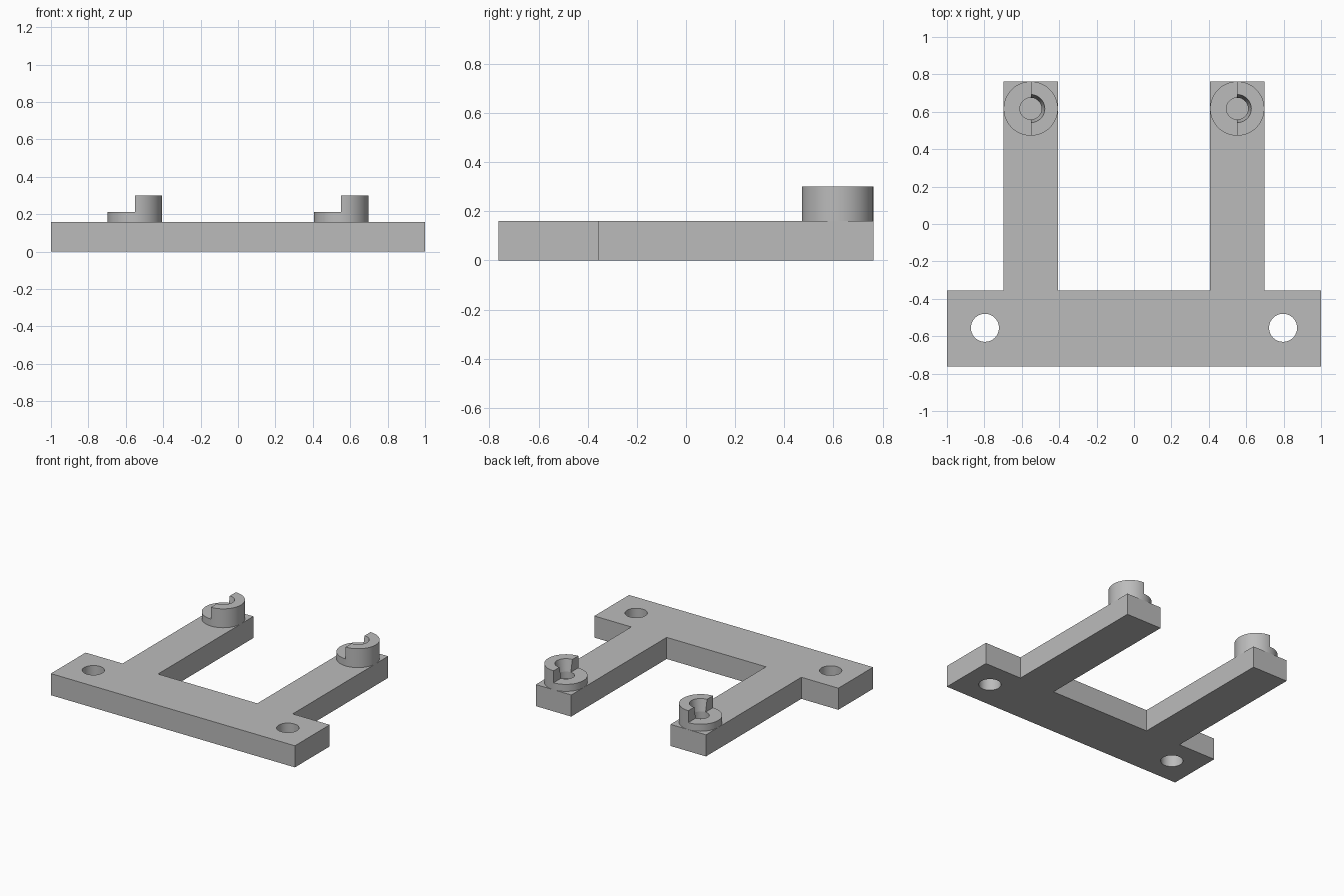
import bpy, bmesh, math

if "Cube" in bpy.data.objects:
    bpy.data.objects.remove(bpy.data.objects["Cube"])

grey = bpy.data.materials.new("plain grey")
grey.diffuse_color = (0.5, 0.5, 0.5, 1)
grey.use_nodes = True
grey.node_tree.nodes["Principled BSDF"].inputs["Base Color"].default_value = grey.diffuse_color


def finish(ob):
    ob.data.materials.clear()
    ob.data.materials.append(grey)
    bpy.ops.object.select_all(action='DESELECT')
    ob.select_set(True)
    bpy.context.view_layer.objects.active = ob
    bpy.ops.object.shade_smooth_by_angle(angle=math.radians(30))


def circle(cx, cy, r, n=48):
    return [(cx + r * math.cos(2 * math.pi * i / n),
             cy + r * math.sin(2 * math.pi * i / n)) for i in range(n)]


def plate(name, loops, z0, z1):
    """Flat plate from an outline and hole loops."""
    cu = bpy.data.curves.new(name, 'CURVE')
    cu.dimensions = '2D'
    cu.fill_mode = 'BOTH'
    cu.extrude = (z1 - z0) / 2
    for pts in loops:
        sp = cu.splines.new('POLY')
        sp.points.add(len(pts) - 1)
        for p, (x, y) in zip(sp.points, pts):
            p.co = (x, y, 0, 1)
        sp.use_cyclic_u = True
    ob = bpy.data.objects.new(name, cu)
    bpy.context.collection.objects.link(ob)
    bpy.context.view_layer.objects.active = ob
    ob.select_set(True)
    bpy.ops.object.convert(target='MESH')
    ob = bpy.context.view_layer.objects.active
    bm = bmesh.new()
    bm.from_mesh(ob.data)
    bmesh.ops.remove_doubles(bm, verts=bm.verts, dist=1e-5)
    bmesh.ops.translate(bm, verts=bm.verts, vec=(0, 0, (z0 + z1) / 2))
    bmesh.ops.recalc_face_normals(bm, faces=bm.faces)
    bm.to_mesh(ob.data)
    bm.free()
    finish(ob)


def sweep(name, profile, cx, cy, start, angle, n):
    """Turn a closed (radius, z) profile about a vertical axis."""
    full = angle > 6.28
    bm = bmesh.new()
    rings = []
    for i in range(n if full else n + 1):
        a = start + angle * i / n
        rings.append([bm.verts.new((cx + r * math.cos(a), cy + r * math.sin(a), z))
                      for r, z in profile])
    k = len(profile)
    for i in range(n):
        a, b = rings[i], rings[(i + 1) % len(rings)]
        for j in range(k):
            bm.faces.new((a[j], b[j], b[(j + 1) % k], a[(j + 1) % k]))
    if not full:
        bm.faces.new(rings[0])
        bm.faces.new(rings[-1])
    bmesh.ops.recalc_face_normals(bm, faces=bm.faces)
    me = bpy.data.meshes.new(name)
    bm.to_mesh(me)
    bm.free()
    ob = bpy.data.objects.new(name, me)
    bpy.context.collection.objects.link(ob)
    finish(ob)


# U-shaped bracket with two mounting holes
half = [(1, -0.762), (1, -0.355), (0.697, -0.355), (0.697, 0.762),
        (0.407, 0.762), (0.407, -0.355)]
outline = half + [(-x, y) for x, y in reversed(half)]
plate("bracket", [outline, circle(-0.797, -0.555, 0.075), circle(0.797, -0.555, 0.075)],
      0, 0.16)

# Bosses: low ring plus a taller outer half with a tapered bore
R, CX, CY = 0.145, 0.552, 0.617
for side, s in (("left", -1), ("right", 1)):
    sweep(side + "_boss_ring", [(0.058, 0.16), (R, 0.16), (R, 0.212), (0.058, 0.212)],
          s * CX, CY, 0, 2 * math.pi, 64)
    sweep(side + "_boss_wall", [(0.058, 0.212), (R, 0.212), (R, 0.3), (0.075, 0.3)],
          s * CX, CY, -s * math.pi / 2, s * math.pi, 32)
